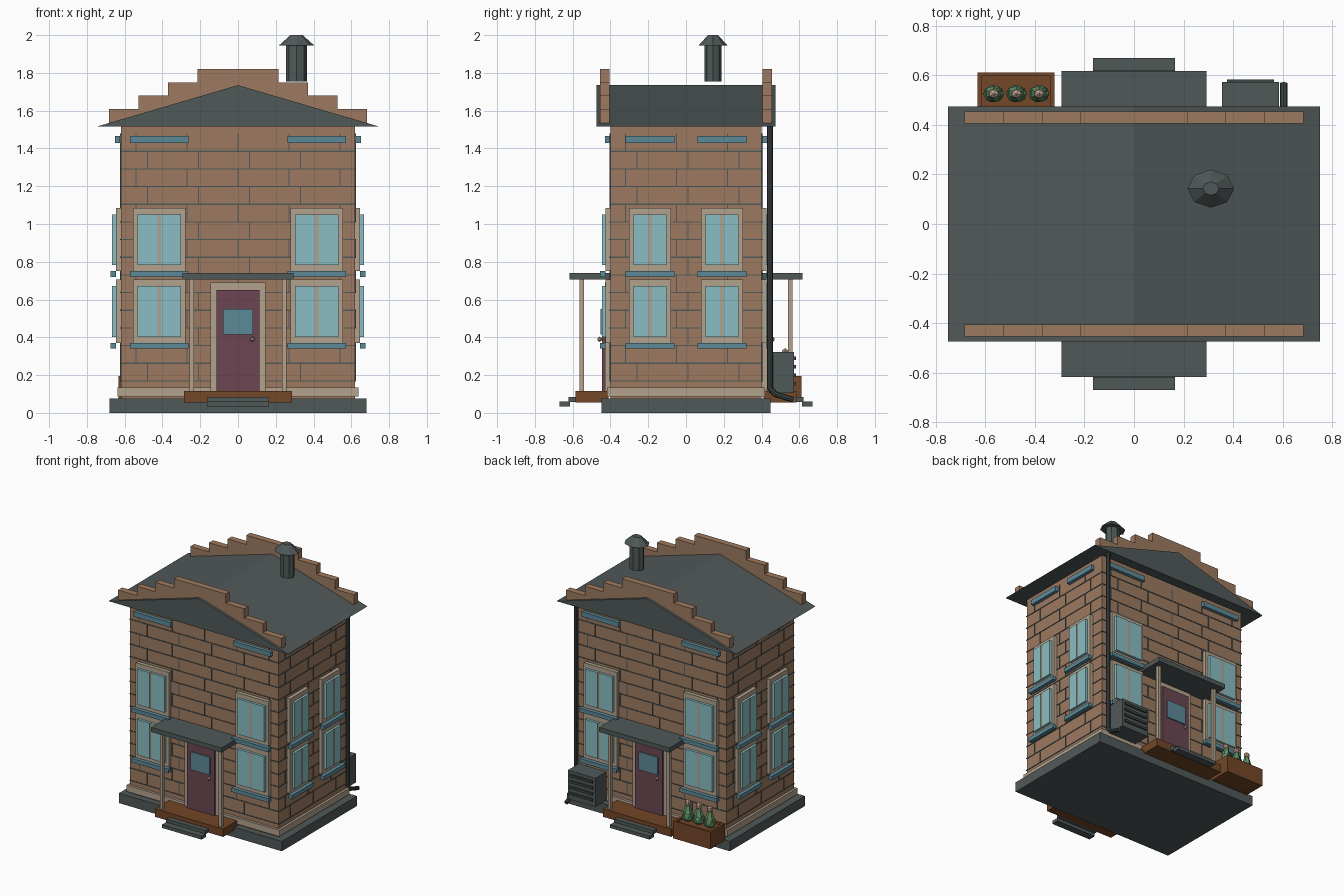
import bpy, bmesh, math
from mathutils import Matrix, Vector

if "Cube" in bpy.data.objects:
    bpy.data.objects.remove(bpy.data.objects["Cube"])


def lin(c):
    c /= 255
    return c / 12.92 if c <= 0.04045 else ((c + 0.055) / 1.055) ** 2.4


PALETTE = {
    "brick": (158, 122, 96), "slate": (80, 89, 88), "dark_metal": (60, 67, 68),
    "cream_trim": (178, 162, 141), "glass": (138, 190, 195), "plum_door": (108, 70, 82),
    "steel_blue": (92, 138, 153), "wood": (115, 71, 40), "leaf_green": (98, 148, 104),
    "pale_pink": (205, 170, 150)}
MATS = {}
for n, rgb in PALETTE.items():
    MATS[n] = bpy.data.materials.new(n)
    MATS[n].diffuse_color = (*[lin(c) for c in rgb], 1)

PARTS = {}


def part(name, mat):
    return PARTS.setdefault(name, (bmesh.new(), mat))[0]


def box(name, mat, x, y, z, rot=0):
    """Box from (min, max) pairs, turned about z by rot degrees."""
    m = (Matrix.Rotation(math.radians(rot), 4, 'Z')
         @ Matrix.Translation((sum(x) / 2, sum(y) / 2, sum(z) / 2))
         @ Matrix.Diagonal((abs(x[1] - x[0]), abs(y[1] - y[0]), abs(z[1] - z[0]), 1)))
    bmesh.ops.create_cube(part(name, mat), size=1, matrix=m)


def cone(name, mat, loc, r1, r2, h, scale=(1, 1, 1), seg=8):
    bmesh.ops.create_cone(part(name, mat), cap_ends=True, segments=seg, radius1=r1, radius2=r2,
                          depth=h, matrix=Matrix.Translation(loc) @ Matrix.Diagonal((*scale, 1)))


def ball(name, mat, loc, r, scale=(1, 1, 1), rot=0):
    m = (Matrix.Rotation(math.radians(rot), 4, 'Z') @ Matrix.Translation(loc)
         @ Matrix.Diagonal((*scale, 1)))
    bmesh.ops.create_icosphere(part(name, mat), subdivisions=1, radius=r, matrix=m)


def prism(name, mat, profile, y0, y1):
    """Extrude an x-z profile along y."""
    bm = part(name, mat)
    f = bm.faces.new([bm.verts.new((x, y0, z)) for x, z in profile])
    ext = bmesh.ops.extrude_face_region(bm, geom=[f])
    vs = [v for v in ext["geom"] if isinstance(v, bmesh.types.BMVert)]
    bmesh.ops.translate(bm, verts=vs, vec=(0, y1 - y0, 0))


# Main body
box("foundation", "slate", (-.68, .68), (-.448, .448), (0, .075))
box("walls", "brick", (-.62, .62), (-.4, .4), (.075, 1.52))
box("plinth", "cream_trim", (-.638, .638), (-.418, .418), (.088, .135))

# Gable roof and stepped parapets
prism("roof", "slate", [(-.75, 1.515), (.75, 1.515), (0, 1.735)], -.473, .473)
STEPS = [(.683, 1.61), (.527, 1.68), (.37, 1.75), (.215, 1.82)]
for s, label in ((-1, "front"), (1, "back")):
    outline = [(-.683, 1.53)]
    for i, (x, z) in enumerate(STEPS):
        outline.append((-x, z))
        if i < 3:
            outline.append((-STEPS[i + 1][0], z))
    outline += [(-x, z) for x, z in reversed(outline)]
    prism(label + "_parapet", "brick", outline, s * .43 - .024, s * .43 + .024)

# Roof vent
cone("vent_pipe", "slate", (.31, .143, 1.85), .055, .055, .19, (1, .82, 1))
cone("vent_cap", "slate", (.31, .143, 1.972), .094, .033, .055, (1, .82, 1))


def window(side, u, hu, z0, z1, d, rot):
    """Framed two-pane window with a sill, on a wall at distance d."""
    box(side + "_window_frames", "cream_trim", (u - hu, u + hu), (-d - .027, -d + .01), (z0, z1), rot)
    for s in (-1, 1):
        a, b = u + s * .009, u + s * (hu - .024)
        box(side + "_window_glass", "glass", (min(a, b), max(a, b)), (-d - .046, -d - .02),
            (z0 + .033, z1 - .034), rot)
    box(side + "_window_bars", "cream_trim", (u - .009, u + .009), (-d - .043, -d - .02),
        (z0 + .033, z1 - .034), rot)


# Facades: windows, sills, cornice plates, mortar lines
COURSE, BRICK = .0935, .27
for side, rot, d, half, u, hu, hs in (("front", 0, .4, .62, .417, .138, .155),
                                      ("back", 180, .4, .62, .417, .138, .155),
                                      ("right", 90, .62, .4, .19, .111, .13),
                                      ("left", -90, .62, .4, .19, .111, .13)):
    for s in (-1, 1):
        for z0, z1 in ((.37, .705), (.75, 1.085)):
            window(side, s * u, hu, z0, z1, d, rot)
            box(side + "_sills", "steel_blue", (s * u - hs, s * u + hs), (-d - .055, -d - .025),
                (z0 - .03, z0), rot)
        box(side + "_cornice_plates", "steel_blue", (s * u - hs, s * u + hs),
            (-d - .03, -d - .004), (1.43, 1.467), rot)
    depth = (-d - .004, -d + .004)
    for k in range(14):
        z = 1.385 - COURSE * k
        box(side + "_mortar", "slate", (-half - .004, half + .004), depth, (z - .003, z + .003), rot)
        top = min(z + COURSE, 1.51)
        x = -half + (.14 if k % 2 else .08)
        while x < half - .02:
            box(side + "_mortar", "slate", (x - .003, x + .003), depth, (z, top), rot)
            x += BRICK

# Entrances, front and back
for side, rot in (("front", 0), ("back", 180)):
    box(side + "_porch_floor", "wood", (-.285, .285), (-.585, -.41), (.055, .115), rot)
    box(side + "_steps", "slate", (-.165, .165), (-.67, -.615), (.035, .06), rot)
    box(side + "_steps", "slate", (-.165, .165), (-.622, -.56), (.058, .085), rot)
    box(side + "_canopy", "slate", (-.293, .293), (-.617, -.39), (.705, .74), rot)
    for s in (-1, 1):
        box(side + "_porch_posts", "cream_trim", (s * .245 - .012, s * .245 + .012),
            (-.565, -.541), (.11, .71), rot)
    box(side + "_door_frame", "cream_trim", (-.145, .145), (-.43, -.39), (.11, .69), rot)
    box(side + "_door", "plum_door", (-.115, .115), (-.445, -.42), (.112, .65), rot)
    box(side + "_door_window", "steel_blue", (-.08, .08), (-.453, -.44), (.415, .55), rot)
    ball(side + "_door_knob", "pale_pink", (.077, -.457, .39), .014, rot=rot)

# Cooling unit with louvres
box("cooling_unit", "slate", (.355, .585), (.44, .573), (.105, .322))
for i in range(4):
    z = .145 + i * .045
    box("cooling_unit_louvres", "dark_metal", (.375, .565), (.565, .583), (z, z + .018))

# Planter with three flowering shrubs
for x, y in (((-.632, -.32), (.44, .455)), ((-.632, -.32), (.597, .612)),
             ((-.632, -.614), (.44, .612)), ((-.338, -.32), (.44, .612))):
    box("planter", "wood", x, y, (.065, .195))
box("planter_soil", "wood", (-.62, -.33), (.45, .6), (.07, .18))
for x in (-.566, -.474, -.383):
    ball("shrubs", "leaf_green", (x, .525, .22), .046, (1, .86, 1.1))
    cone("shrubs", "leaf_green", (x, .525, .27), .036, .018, .06, (1, .86, 1), 6)
    ball("blossoms", "pale_pink", (x, .525, .317), .024, (1, .86, 1.1))

# Downpipe with a kicked-out foot
bm = part("downpipe", "dark_metal")
path = [Vector(p) for p in ((.604, .445, 1.52), (.604, .445, .13), (.604, .47, .1), (.604, .565, .07))]
for a, b in zip(path, path[1:]):
    q = (b - a).to_track_quat('Z', 'Y').to_matrix().to_4x4()
    bmesh.ops.create_cone(bm, cap_ends=True, segments=8, radius1=.015, radius2=.015,
                          depth=(b - a).length + .006, matrix=Matrix.Translation((a + b) / 2) @ q)

# Turn every gathered part into an object
for name, (bm, mat) in PARTS.items():
    bmesh.ops.recalc_face_normals(bm, faces=bm.faces)
    me = bpy.data.meshes.new(name)
    bm.to_mesh(me)
    bm.free()
    me.materials.append(MATS[mat])
    bpy.context.collection.objects.link(bpy.data.objects.new(name, me))

for m in bpy.data.materials:
    if m.users and not m.is_grease_pencil:
        m.use_nodes = True
        m.node_tree.nodes["Principled BSDF"].inputs["Base Color"].default_value = m.diffuse_color
